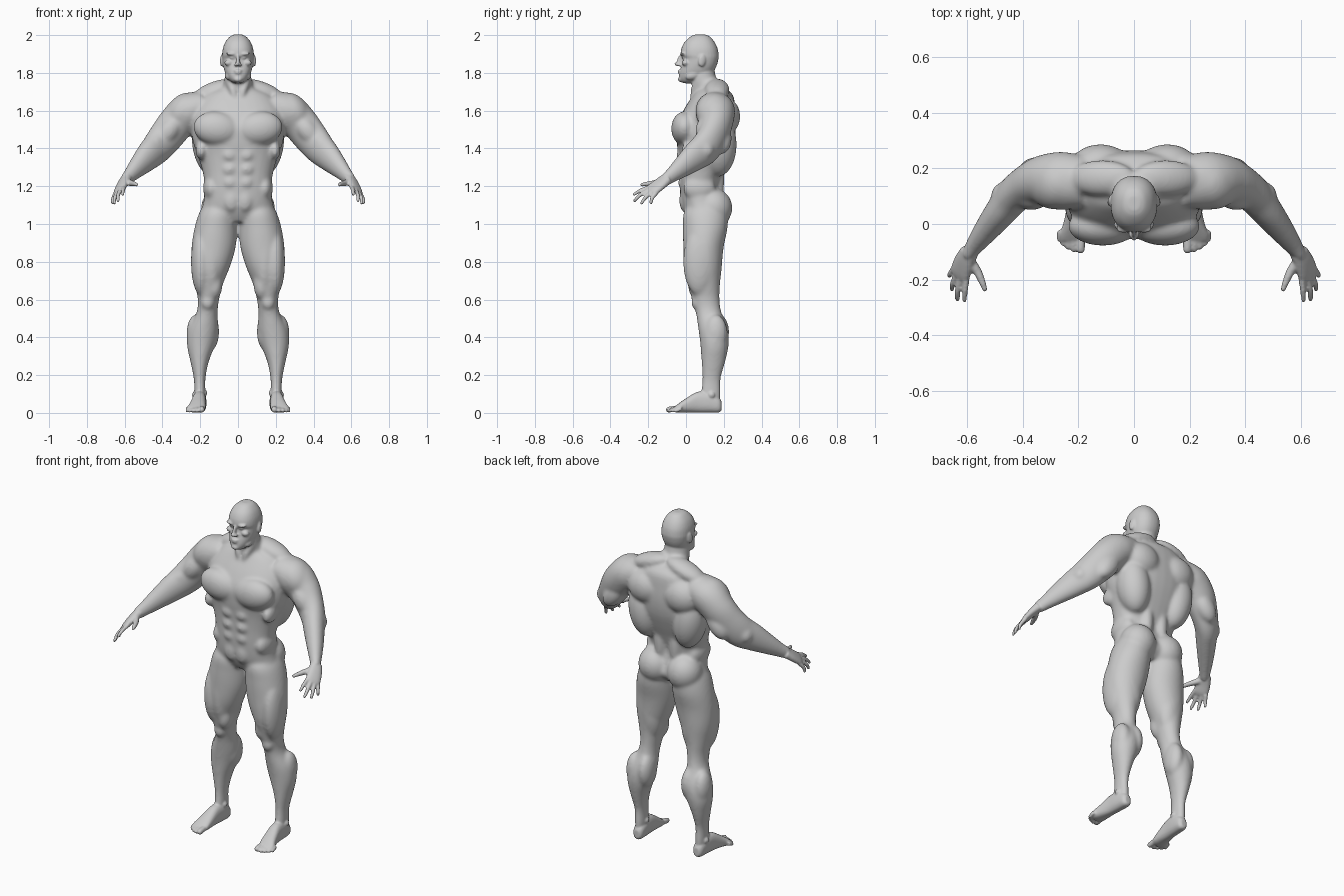
import bpy, bmesh, math
from mathutils import Vector, Matrix, Euler

X, Y, Z = Vector((1, 0, 0)), Vector((0, 1, 0)), Vector((0, 0, 1))


def spline(rows, sub=5):
    """Catmull-Rom interpolation of rows of numbers."""
    out, n = [], len(rows)
    for i in range(n - 1):
        p = [rows[min(max(i + k, 0), n - 1)] for k in (-1, 0, 1, 2)]
        for s in range(sub):
            t = s / sub
            out.append([0.5 * (2 * b + (c - a) * t + (2 * a - 5 * b + 4 * c - d) * t * t
                               + (3 * b - a - 3 * c + d) * t ** 3) for a, b, c, d in zip(*p)])
    return out + [list(rows[-1])]


def loft(bm, rows, u=None, v=None, power=2.0, seg=32):
    """Skin superellipse sections (x, y, z, a, b); frame follows the path unless u, v given."""
    rows = spline(rows)
    rings = []
    for i, (x, y, z, a, b) in enumerate(rows):
        if u is None:
            t = (Vector(rows[min(i + 1, len(rows) - 1)][:3]) - Vector(rows[max(i - 1, 0)][:3])).normalized()
            fu = t.cross(Z).normalized()
            fv = fu.cross(t)
        else:
            fu, fv = u, v
        ring = []
        for k in range(seg):
            c, s = math.cos(2 * math.pi * k / seg), math.sin(2 * math.pi * k / seg)
            c = math.copysign(abs(c) ** (2 / power), c)
            s = math.copysign(abs(s) ** (2 / power), s)
            ring.append(bm.verts.new(Vector((x, y, z)) + fu * a * c + fv * b * s))
        rings.append(ring)
    for r0, r1 in zip(rings, rings[1:]):
        for k in range(seg):
            bm.faces.new((r0[k], r0[(k + 1) % seg], r1[(k + 1) % seg], r1[k]))
    bm.faces.new(rings[0][::-1])
    bm.faces.new(rings[-1])


def column(bm, rows, power=2.0):
    """Upright loft from rows (z, x0, x1, y0, y1)."""
    loft(bm, [((a + b) / 2, (c + d) / 2, z, (b - a) / 2, (d - c) / 2) for z, a, b, c, d in rows], X, Y, power)


def blobs(bm, rows):
    """Ellipsoids: centre, radii, rotation in degrees."""
    for r in rows:
        rot = Euler([math.radians(d) for d in (list(r[6:]) + [0, 0, 0])[:3]])
        bmesh.ops.create_icosphere(bm, subdivisions=4, radius=1,
                                   matrix=Matrix.LocRotScale(Vector(r[:3]), rot, Vector(r[3:6])))


def digit(bm, points, r0, r1):
    n = len(points) - 1
    loft(bm, [(*p, r0 + (r1 - r0) * i / n, r0 + (r1 - r0) * i / n) for i, p in enumerate(points)], seg=14)
    blobs(bm, [(*points[-1], r1, r1, r1)])


def fuse(bm, name, voxel, smooth):
    """Mirror, melt the parts into one skin and relax it."""
    bmesh.ops.recalc_face_normals(bm, faces=bm.faces)
    me = bpy.data.meshes.new(name)
    bm.to_mesh(me)
    bm.free()
    ob = bpy.data.objects.new(name, me)
    bpy.context.collection.objects.link(ob)
    ob.modifiers.new("mirror", 'MIRROR').use_mirror_merge = False
    rm = ob.modifiers.new("skin", 'REMESH')
    rm.mode, rm.voxel_size, rm.use_smooth_shade = 'VOXEL', voxel, True
    sm = ob.modifiers.new("relax", 'SMOOTH')
    sm.factor, sm.iterations = 0.5, smooth
    return ob


bm = bmesh.new()
# torso and neck
column(bm, [(1.72, -.09, .09, .06, .21), (1.68, -.18, .18, .035, .25), (1.60, -.235, .235, -.015, .262),
            (1.52, -.245, .245, -.05, .265), (1.44, -.24, .24, -.05, .255), (1.36, -.212, .212, -.04, .23),
            (1.28, -.188, .188, -.035, .2), (1.2, -.176, .176, -.033, .178), (1.12, -.182, .182, -.026, .195),
            (1.06, -.19, .19, -.01, .21), (1.01, -.12, .12, .02, .17)], 2.3)
column(bm, [(1.86, -.06, .06, .03, .15), (1.78, -.07, .07, .02, .158), (1.72, -.082, .082, .035, .195),
            (1.65, -.1, .1, .04, .235)])
# leg
column(bm, [(1.12, .04, .17, .03, .2), (1.06, .012, .205, -.012, .22), (.98, .005, .23, -.016, .22),
            (.88, .012, .246, -.015, .2), (.78, .04, .246, -.01, .19), (.68, .08, .227, .012, .18),
            (.60, .1, .213, .032, .178), (.53, .108, .22, .052, .188), (.44, .105, .262, .066, .222),
            (.36, .122, .27, .076, .226), (.27, .155, .252, .082, .208), (.18, .172, .234, .086, .184),
            (.1, .172, .232, .078, .184), (.04, .175, .23, .08, .18)])
# arm
loft(bm, [(.17, .15, 1.63, .09, .075), (.26, .155, 1.595, .105, .1), (.325, .158, 1.535, .09, .097),
          (.38, .14, 1.465, .075, .094), (.43, .105, 1.405, .066, .09), (.475, .05, 1.36, .058, .079),
          (.53, -.02, 1.303, .046, .058), (.575, -.08, 1.255, .033, .04), (.6, -.115, 1.23, .025, .034)])
# torso muscles
blobs(bm, [(.112, -.008, 1.505, .125, .07, .09, 0, -8, 0), (.29, .15, 1.595, .083, .097, .11, 0, -38, 0),
           (.115, .165, 1.71, .125, .065, .047, 0, 18, 0), (.15, .17, 1.42, .092, .098, .17, 0, 8, 0),
           (.12, .205, 1.57, .11, .082, .1), (.05, .148, 1.25, .042, .056, .17),
           (.045, -.02, 1.365, .043, .03, .037), (.043, -.018, 1.29, .041, .028, .036),
           (.041, -.014, 1.22, .039, .028, .036), (.035, -.01, 1.125, .042, .026, .06),
           (.14, .07, 1.19, .045, .085, .07), (.195, .03, 1.39, .03, .055, .05),
           (.04, .055, 1.74, .02, .02, .08, -22, 20, 0), (.095, .145, 1.085, .1, .1, .105)])
# limb muscles
blobs(bm, [(.195, .07, .8, .054, .085, .18), (.125, .06, .68, .043, .05, .08), (.14, .055, .83, .06, .07, .2),
           (.14, .122, .8, .075, .068, .2), (.16, .062, .585, .036, .035, .042),
           (.145, .162, .43, .045, .067, .1), (.225, .158, .42, .047, .062, .1),
           (.37, .1, 1.49, .055, .05, .09, 0, -38, 0), (.345, .19, 1.455, .055, .052, .095, 0, -35, 0),
           (.455, .09, 1.41, .05, .055, .075, 30, -40, 0)])
base = fuse(bm, "body_base", .009, 9)

# bring the relaxed body in and add the finer parts
bm = bmesh.new()
bm.from_mesh(base.evaluated_get(bpy.context.evaluated_depsgraph_get()).to_mesh())
bpy.data.objects.remove(base)
# head
column(bm, [(2.003, -.02, .02, .05, .1), (1.993, -.042, .042, .025, .125), (1.965, -.066, .066, -.006, .15),
            (1.93, -.08, .08, -.024, .167), (1.895, -.084, .084, -.028, .173), (1.875, -.083, .083, -.018, .172),
            (1.84, -.079, .079, -.024, .163), (1.805, -.07, .07, -.033, .145), (1.775, -.056, .056, -.036, .12),
            (1.755, -.038, .038, -.03, .09), (1.745, -.02, .02, -.01, .06)], 2.25)
# brow, cheek, jaw, eye, nose, lips, chin, ear
blobs(bm, [(.032, -.012, 1.9, .032, .02, .01, 0, -6, -12), (.05, -.002, 1.853, .022, .02, .016),
           (.048, .04, 1.79, .022, .045, .025, 20, 0, 0), (.03, -.009, 1.88, .013, .013, .007),
           (0, -.034, 1.866, .009, .014, .034, -18, 0, 0), (0, -.045, 1.846, .012, .016, .01),
           (.012, -.036, 1.843, .009, .012, .008), (0, -.03, 1.812, .023, .014, .006),
           (0, -.03, 1.8, .02, .014, .006), (0, -.026, 1.766, .024, .017, .015),
           (.086, .085, 1.865, .008, .02, .033, -10, 0, 15)])
# palm and fingers
across = Vector((.043, .04, -.025)).normalized()
along = Vector((.03, -.08, -.055)).normalized()
normal = along.cross(across).normalized()
loft(bm, [(.592, -.1, 1.24, .034, .026), (.61, -.135, 1.214, .04, .022), (.624, -.172, 1.186, .043, .018),
          (.632, -.19, 1.172, .038, .012)], across, normal, 2.3)
for pts in ([(.602, -.185, 1.198), (.608, -.24, 1.178), (.61, -.274, 1.157)],
            [(.62, -.185, 1.185), (.634, -.24, 1.155), (.635, -.272, 1.124)],
            [(.634, -.174, 1.174), (.652, -.215, 1.14), (.655, -.235, 1.11)],
            [(.645, -.157, 1.166), (.661, -.18, 1.136), (.664, -.185, 1.112)]):
    digit(bm, pts, .0125, .0085)
digit(bm, [(.595, -.125, 1.225), (.564, -.17, 1.216), (.547, -.207, 1.212), (.537, -.234, 1.208)], .019, .0095)
# foot, toes and ankle bones
loft(bm, [(.2, .188, .036, .015, .024), (.2, .172, .042, .03, .04), (.202, .12, .056, .035, .055),
          (.206, .06, .056, .036, .055), (.213, 0, .039, .042, .038), (.221, -.04, .025, .048, .024),
          (.224, -.062, .018, .042, .014)], X, Z, 2.4)
for x, y, r in ((.192, -.09, .016), (.217, -.092, .0105), (.237, -.083, .0105), (.255, -.07, .01), (.268, -.054, .01)):
    digit(bm, [(x, -.03, .024), (x, y + .025, .021), (x, y, r + .001)], r, r)
blobs(bm, [(.176, .125, .105, .013, .018, .018), (.23, .135, .095, .013, .018, .018)])

body = fuse(bm, "body", .0055, 4)
